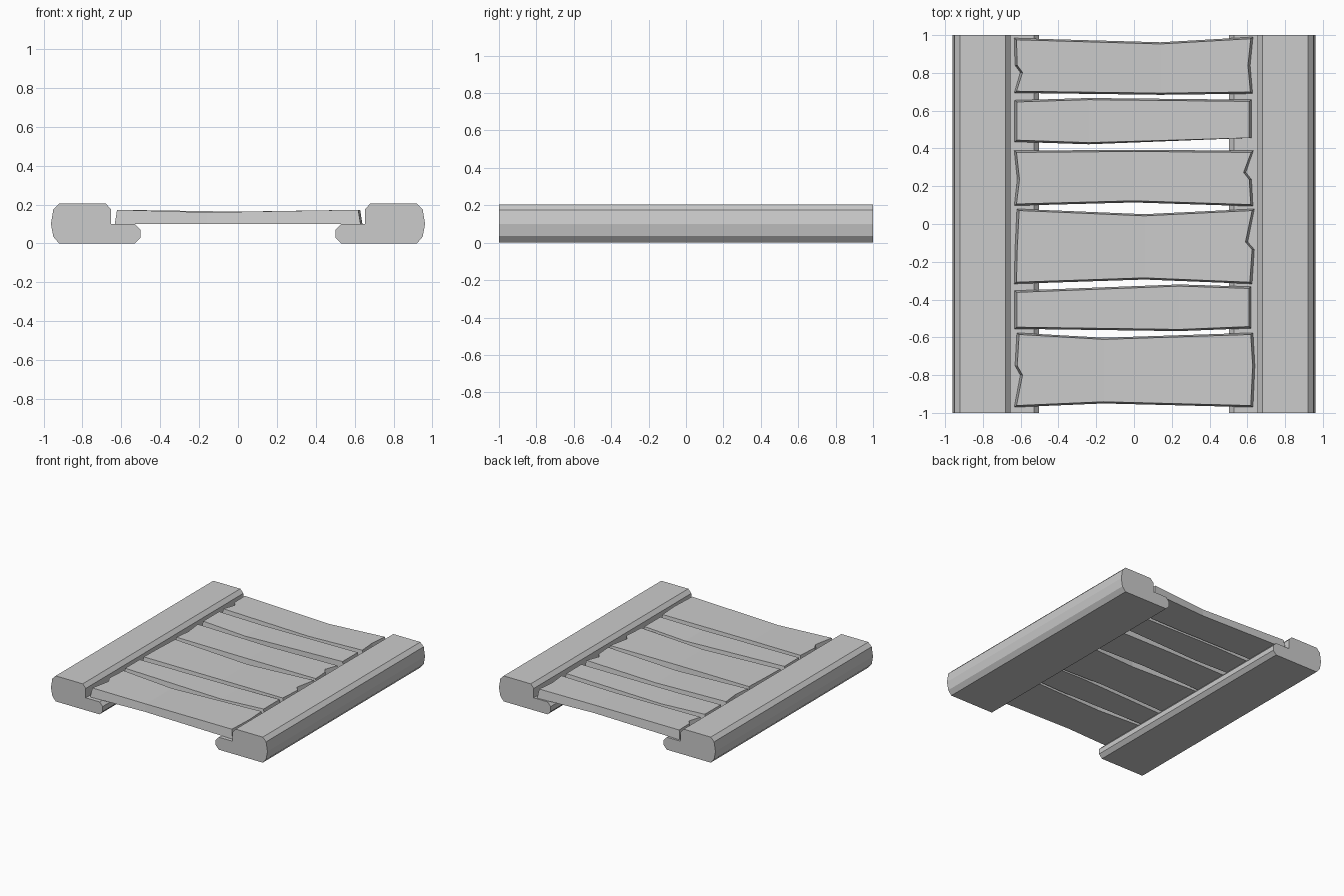
import bpy, bmesh

if "Cube" in bpy.data.objects:
    bpy.data.objects.remove(bpy.data.objects["Cube"])


def make_object(name, bm):
    bmesh.ops.recalc_face_normals(bm, faces=bm.faces)
    mesh = bpy.data.meshes.new(name)
    bm.to_mesh(mesh)
    bm.free()
    obj = bpy.data.objects.new(name, mesh)
    bpy.context.collection.objects.link(obj)
    return obj


# Side rails: chamfered stepped profile swept along y
PROFILE = [(0.92, 0), (0.95, 0.035), (0.962, 0.1), (0.95, 0.175), (0.92, 0.205),
           (0.68, 0.205), (0.653, 0.175), (0.653, 0.1), (0.53, 0.1),
           (0.502, 0.07), (0.502, 0.03), (0.53, 0)]


def rail(name, side):
    bm = bmesh.new()
    ends = [[bm.verts.new((side * x, y, z)) for x, z in PROFILE] for y in (-1, 1)]
    n = len(PROFILE)
    for ring in ends:
        bm.faces.new(ring)
    for i in range(n):
        j = (i + 1) % n
        bm.faces.new((ends[0][i], ends[0][j], ends[1][j], ends[1][i]))
    return make_object(name, bm)


rail("left_rail", -1)
rail("right_rail", 1)


# Planks: irregular outline, tapered upward, top sagging to a crease at mid_x
def plank(name, mid_x, front, back, left, right):
    fl, fm, fr = front
    bl, bm_y, br = back
    (x0, x1), (x2, x3) = left[0], right[0]
    right_half = [(mid_x, fm), (x2, fr), *right[1:], (x3, br), (mid_x, bm_y)]
    left_half = [(x1, bl), *left[1:], (x0, fl)]
    outline = right_half + left_half
    cy = (fm + bm_y) / 2
    bm = bmesh.new()
    low = [bm.verts.new((x, y, 0.1)) for x, y in outline]
    top = []
    for x, y in outline:
        tx = x if x == mid_x else x - (0.012 if x > 0 else -0.012)
        ty = y
        if abs(y - cy) > 0.09:
            ty -= 0.009 if y > cy else -0.009
        span = 0.62 - mid_x if tx > mid_x else 0.62 + mid_x
        top.append(bm.verts.new((tx, ty, 0.16 + 0.013 * abs(tx - mid_x) / span)))
    n, k = len(outline), len(right_half)
    bm.faces.new(low)
    bm.faces.new(top[:k])
    bm.faces.new(top[k - 1:] + [top[0]])
    for i in range(n):
        j = (i + 1) % n
        bm.faces.new((low[i], low[j], top[j], top[i]))
    return make_object(name, bm)


# Each: crease x, front y's, back y's, left end (front x, back x, extra points),
# right end likewise; extra points run counter-clockwise
plank("plank_1", -0.16, (-0.97, -0.95, -0.97), (-0.576, -0.602, -0.576),
      [(-0.634, -0.62), (-0.63, -0.75), (-0.602, -0.8)],
      [(0.63, 0.63), (0.64, -0.75)])
plank("plank_2", 0.24, (-0.555, -0.567, -0.552), (-0.353, -0.32, -0.332),
      [(-0.632, -0.632)], [(0.62, 0.62)])
plank("plank_3", 0.055, (-0.317, -0.294, -0.317), (0.08, 0.052, 0.08),
      [(-0.634, -0.62), (-0.63, -0.135)],
      [(0.625, 0.637), (0.637, -0.135), (0.602, -0.095)])
plank("plank_4", 0.0, (0.097, 0.114, 0.094), (0.388, 0.393, 0.388),
      [(-0.634, -0.634), (-0.618, 0.236)],
      [(0.63, 0.632), (0.622, 0.236), (0.592, 0.273)])
plank("plank_5", -0.24, (0.435, 0.422, 0.456), (0.655, 0.667, 0.658),
      [(-0.632, -0.632)], [(0.622, 0.622)])
plank("plank_6", 0.14, (0.694, 0.684, 0.69), (0.984, 0.962, 0.99),
      [(-0.634, -0.634), (-0.63, 0.84), (-0.602, 0.803)],
      [(0.628, 0.63), (0.615, 0.84)])
